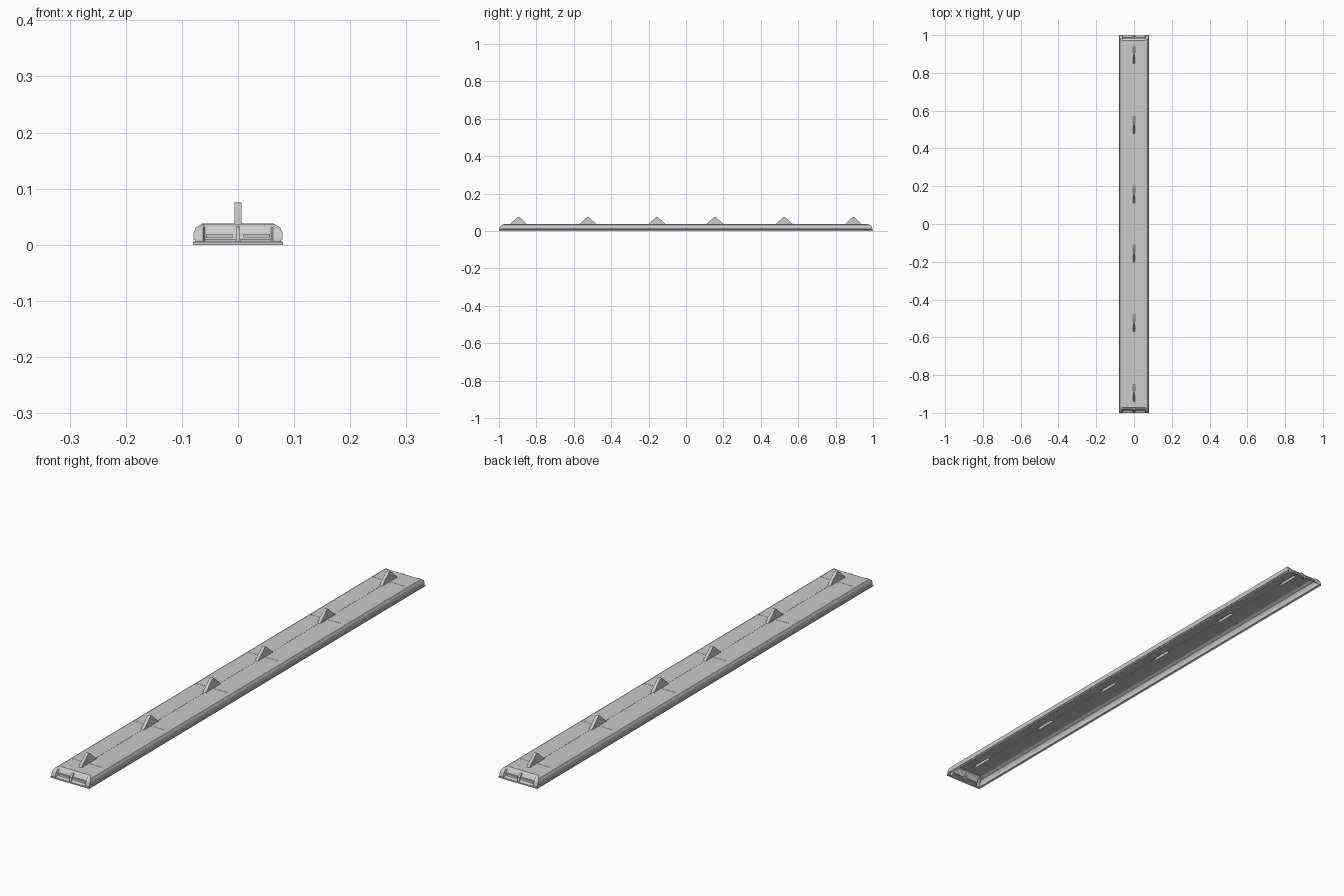
import bpy, bmesh

if "Cube" in bpy.data.objects:
    bpy.data.objects.remove(bpy.data.objects["Cube"])

TOP = 0.037
FIN_Y = [-0.895, -0.525, -0.155, 0.155, 0.525, 0.895]
FIN_W, FIN_L = 0.006, 0.045
TX, TY = 0.064, 0.972


def finish(bm, name):
    mesh = bpy.data.meshes.new(name)
    bm.to_mesh(mesh)
    bm.free()
    ob = bpy.data.objects.new(name, mesh)
    bpy.context.collection.objects.link(ob)
    return ob


def face(bm, pts):
    bm.faces.new([bm.verts.new(p) for p in pts])


def box(bm, x0, x1, y0, y1, z0, z1):
    v = bmesh.ops.create_cube(bm, size=1)["verts"]
    for p in v:
        p.co = ((x0 + x1) / 2 + p.co.x * (x1 - x0),
                (y0 + y1) / 2 + p.co.y * (y1 - y0),
                (z0 + z1) / 2 + p.co.z * (z1 - z0))


# Hollow tray wall: rectangular rings with a recessed panel at each end
def ring(hx, hy, z, d):
    a, b = 0.062, 0.059
    front = [(-hx, -hy), (-a, -hy), (-b, -hy + d), (b, -hy + d), (a, -hy), (hx, -hy)]
    return [(x, y, z) for x, y in front] + [(-x, -y, z) for x, y in front]


levels = [(0.080, 1.000, 0, 0), (0.080, 1.000, 0.005, 0),
          (0.077, 0.998, 0.0062, 0.002), (0.077, 0.998, 0.008, 0.006),
          (0.079, 0.998, 0.0095, 0.009), (0.079, 0.994, 0.022, 0.009),
          (0.075, 0.985, 0.031, 0.006), (TX, TY, TOP, 0)]
bm = bmesh.new()
rings = [[bm.verts.new(p) for p in ring(*l)] for l in levels]
for a, b in zip(rings, rings[1:]):
    for i in range(len(a)):
        j = (i + 1) % len(a)
        bm.faces.new((a[i], a[j], b[j], b[i]))

# Top sheet with a slot under every fin
xs = [-TX, -FIN_W, FIN_W, TX]
ys = [-TY] + [c + s * FIN_L for c in FIN_Y for s in (-1, 1)] + [TY]
for i in range(3):
    for j in range(len(ys) - 1):
        if i == 1 and j % 2 == 1:
            continue
        face(bm, [(xs[i], ys[j], TOP), (xs[i + 1], ys[j], TOP),
                  (xs[i + 1], ys[j + 1], TOP), (xs[i], ys[j + 1], TOP)])
bmesh.ops.remove_doubles(bm, verts=bm.verts, dist=1e-5)
finish(bm, "tray_shell")

# Hollow triangular fins
bm = bmesh.new()
for c in FIN_Y:
    prof = [(c - FIN_L, TOP), (c - 0.006, 0.0725), (c, 0.075),
            (c + 0.006, 0.0725), (c + FIN_L, TOP)]
    for (y0, z0), (y1, z1) in zip(prof, prof[1:]):
        face(bm, [(-FIN_W, y0, z0), (FIN_W, y0, z0), (FIN_W, y1, z1), (-FIN_W, y1, z1)])
    face(bm, [(FIN_W, y, z) for y, z in reversed(prof)])
    face(bm, [(-FIN_W, y, z) for y, z in prof])
bmesh.ops.remove_doubles(bm, verts=bm.verts, dist=1e-5)
finish(bm, "fins")

# Thin seams on the top: across at every fin, lengthways between them
bm = bmesh.new()
for c in FIN_Y:
    for s in (-1, 1):
        x0, x1 = sorted((s * FIN_W, s * TX))
        box(bm, x0, x1, c - 0.003, c + 0.003, TOP - 0.0005, TOP + 0.0006)
for a, b in zip(FIN_Y, FIN_Y[1:]):
    box(bm, -0.0015, 0.0015, a + FIN_L, b - FIN_L, TOP - 0.0005, TOP + 0.0006)
finish(bm, "top_seams")

# End details: centre rib and a slim bar on each half of the recess
bm = bmesh.new()
for s in (-1, 1):
    rib = [(0.998, 0.006), (0.997, 0.012), (0.993, 0.022), (0.984, 0.032), (0.976, 0.033), (0.985, 0.006)]
    left = [bm.verts.new((-0.004, s * y, z)) for y, z in rib]
    right = [bm.verts.new((0.004, s * y, z)) for y, z in rib]
    bm.faces.new(left)
    bm.faces.new(right[::-1])
    for i in range(len(rib)):
        j = (i + 1) % len(rib)
        bm.faces.new((left[j], left[i], right[i], right[j]))
    for t in (-1, 1):
        x0, x1 = sorted((t * 0.010, t * 0.057))
        y0, y1 = sorted((s * 0.984, s * 0.991))
        box(bm, x0, x1, y0, y1, 0.013, 0.019)
bmesh.ops.recalc_face_normals(bm, faces=bm.faces)
finish(bm, "end_details")
